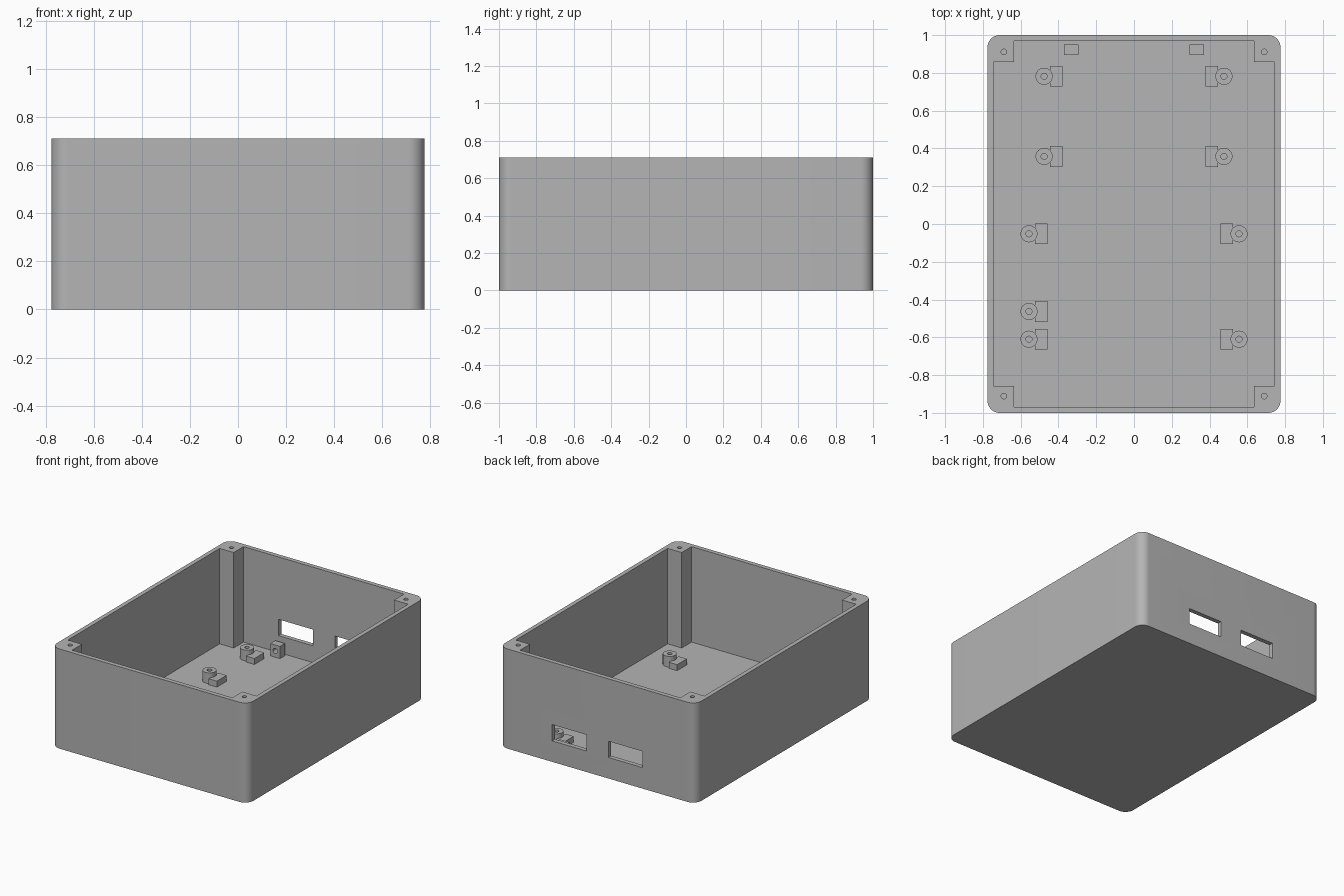
import bpy
import bmesh
from math import cos, sin, pi, radians

if "Cube" in bpy.data.objects:
    bpy.data.objects.remove(bpy.data.objects["Cube"], do_unlink=True)

grey = bpy.data.materials.new("plain grey")
grey.use_nodes = True
colour = (0.46, 0.46, 0.46, 1)
grey.diffuse_color = colour
grey.node_tree.nodes["Principled BSDF"].inputs["Base Color"].default_value = colour


def prism(name, outline, z0, z1):
    """Extrude a closed xy outline from z0 to z1."""
    bm = bmesh.new()
    face = bm.faces.new([bm.verts.new((x, y, z0)) for x, y in outline])
    top = bmesh.ops.extrude_face_region(bm, geom=[face])["geom"]
    verts = [v for v in top if isinstance(v, bmesh.types.BMVert)]
    bmesh.ops.translate(bm, verts=verts, vec=(0, 0, z1 - z0))
    bmesh.ops.recalc_face_normals(bm, faces=bm.faces)
    mesh = bpy.data.meshes.new(name)
    bm.to_mesh(mesh)
    bm.free()
    mesh.materials.append(grey)
    obj = bpy.data.objects.new(name, mesh)
    bpy.context.collection.objects.link(obj)
    return obj


def rect(x0, x1, y0, y1):
    return [(x0, y0), (x1, y0), (x1, y1), (x0, y1)]


def circle(x, y, r, n=32):
    return [(x + r * cos(2 * pi * i / n), y + r * sin(2 * pi * i / n)) for i in range(n)]


def rounded_rect(hx, hy, r, n=16):
    points = []
    for k, (sx, sy) in enumerate([(1, 1), (-1, 1), (-1, -1), (1, -1)]):
        for i in range(n + 1):
            a = (k + i / n) * pi / 2
            points.append((sx * (hx - r) + r * cos(a), sy * (hy - r) + r * sin(a)))
    return points


def cut(obj, cutter):
    """Subtract the cutter and delete it."""
    cutter.hide_render = True
    bpy.context.view_layer.objects.active = obj
    mod = obj.modifiers.new("cut", "BOOLEAN")
    mod.operation = "DIFFERENCE"
    mod.solver = "EXACT"
    mod.object = cutter
    bpy.ops.object.modifier_apply(modifier=mod.name)
    bpy.data.objects.remove(cutter, do_unlink=True)


def smooth(obj):
    bpy.ops.object.select_all(action="DESELECT")
    obj.select_set(True)
    bpy.context.view_layer.objects.active = obj
    bpy.ops.object.shade_smooth_by_angle(angle=radians(30))


HX, HY, H, FLOOR = 0.776, 1.0, 0.712, 0.03
IX, IY = 0.745, 0.968      # inner wall faces
PX, PY = 0.634, 0.857      # inner faces of the corner posts

# Shell: rounded box, hollowed with a cross-shaped cavity that leaves corner posts
shell = prism("enclosure_shell", rounded_rect(HX, HY, 0.066), 0, H)
cross = [(IX, -PY), (IX, PY), (PX, PY), (PX, IY), (-PX, IY), (-PX, PY),
         (-IX, PY), (-IX, -PY), (-PX, -PY), (-PX, -IY), (PX, -IY), (PX, -PY)]
cut(shell, prism("cavity_cutter", cross, FLOOR, H + 0.1))

# Screw holes in the posts and two ports in the back wall
for sx in (-1, 1):
    for sy in (-1, 1):
        cut(shell, prism("screw_cutter", circle(sx * 0.689, sy * 0.911, 0.015, 24),
                         H - 0.3, H + 0.1))
    xs = sorted((sx * 0.087, sx * 0.358))
    cut(shell, prism("port_cutter", rect(*xs, 0.9, 1.1), 0.15, 0.266))
smooth(shell)


# Board standoffs: hollow round peg with a lower support block toward the centre
def standoff(side, x, y, label):
    peg = prism(f"standoff_peg_{label}", circle(side * x, y, 0.045), FLOOR - 0.005, 0.106)
    cut(peg, prism("peg_cutter", circle(side * x, y, 0.016, 24), FLOOR, 0.2))
    smooth(peg)
    xs = sorted((side * (x - 0.032), side * (x - 0.097)))
    prism(f"standoff_block_{label}", rect(*xs, y - 0.055, y + 0.055), FLOOR - 0.005, 0.073)


rows = [(0.476, 0.782), (0.476, 0.358), (0.556, -0.052), (0.556, -0.61)]
for side, word in ((-1, "right"), (1, "left")):
    for i, (x, y) in enumerate(rows):
        standoff(side, x, y, f"{word}_{i + 1}")

    # Small drilled block below each port
    cx = side * 0.333
    block = prism(f"cable_block_{word}", rect(cx - 0.038, cx + 0.038, 0.895, 0.95),
                  FLOOR - 0.005, 0.118)
    drill = prism("drill_cutter", circle(0, 0, 0.018, 24), -0.1, 0.1)
    drill.rotation_euler.x = pi / 2
    drill.location = (cx, 0.92, 0.075)
    bpy.context.view_layer.update()
    cut(block, drill)
    smooth(block)

standoff(-1, 0.556, -0.463, "right_extra")
